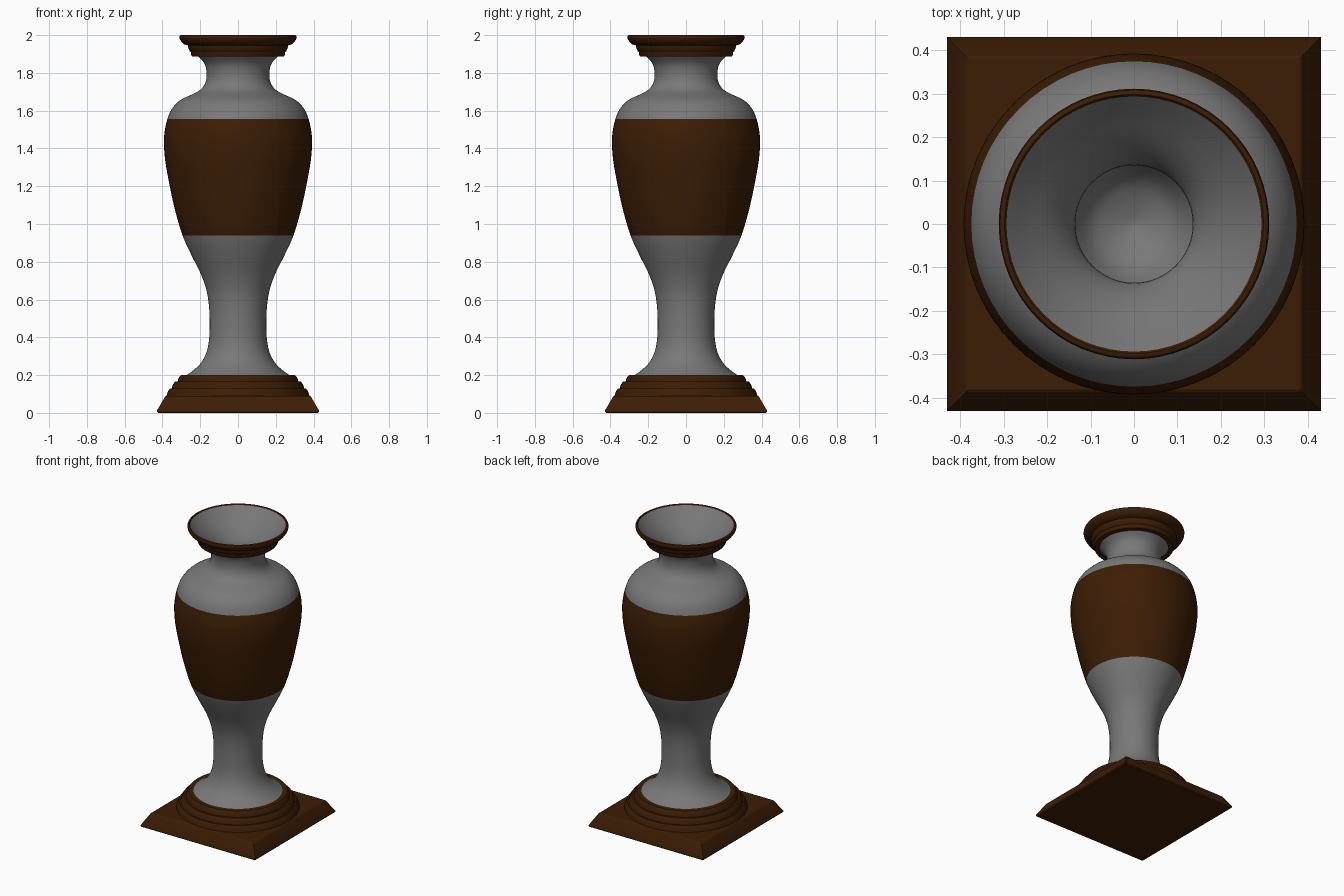
import bpy, bmesh, math
from mathutils import Vector

cube = bpy.data.objects.get("Cube")
if cube:
    bpy.data.objects.remove(cube, do_unlink=True)

SEGMENTS = 64


def material(name, color):
    mat = bpy.data.materials.new(name)
    mat.use_nodes = True
    mat.diffuse_color = color
    mat.node_tree.nodes["Principled BSDF"].inputs["Base Color"].default_value = color
    return mat


grey = material("stone grey", (0.19, 0.19, 0.19, 1))
brown = material("dark brown", (0.046, 0.0125, 0.0015, 1))


def smooth_profile(points, steps=3):
    """Catmull-Rom curve through (radius, height) points."""
    pts = [Vector(p) for p in points]
    pts = [pts[0]] + pts + [pts[-1]]
    curve = []
    for a, b, c, d in zip(pts, pts[1:], pts[2:], pts[3:]):
        for i in range(steps):
            t = i / steps
            curve.append(b + 0.5 * t * ((c - a) + t * ((2*a - 5*b + 4*c - d) + t * (3*(b - c) + d - a))))
    return curve + [pts[-1]]


def finish(name, bm, mats, angle):
    mesh = bpy.data.meshes.new(name)
    bm.to_mesh(mesh)
    bm.free()
    obj = bpy.data.objects.new(name, mesh)
    bpy.context.collection.objects.link(obj)
    for mat in mats:
        mesh.materials.append(mat)
    bpy.ops.object.select_all(action='DESELECT')
    bpy.context.view_layer.objects.active = obj
    obj.select_set(True)
    bpy.ops.object.shade_smooth_by_angle(angle=math.radians(angle))


def lathe(name, profile, mats, angle=35, rule=None):
    """Turn a (radius, height) profile around the z axis."""
    bm = bmesh.new()
    verts = [bm.verts.new((r, 0, z)) for r, z in profile]
    edges = [bm.edges.new(pair) for pair in zip(verts, verts[1:])]
    bmesh.ops.spin(bm, geom=verts + edges, cent=(0, 0, 0), axis=(0, 0, 1),
                   angle=math.tau, steps=SEGMENTS, use_merge=True)
    bmesh.ops.remove_doubles(bm, verts=bm.verts, dist=0.0002)
    bm.normal_update()
    bmesh.ops.recalc_face_normals(bm, faces=bm.faces)
    bm.normal_update()
    if rule:
        for face in bm.faces:
            face.material_index = rule(face)
    finish(name, bm, mats, angle)


# Outer body with the painted belly band
outer = smooth_profile([
    (0.29, 0.19), (0.25, 0.215), (0.2, 0.26), (0.167, 0.32), (0.153, 0.39), (0.15, 0.47),
    (0.153, 0.56), (0.167, 0.65), (0.199, 0.74), (0.244, 0.83), (0.294, 0.94), (0.335, 1.08),
    (0.365, 1.22), (0.386, 1.34), (0.392, 1.43), (0.388, 1.49), (0.374, 1.555), (0.35, 1.61),
    (0.307, 1.655), (0.25, 1.683), (0.2, 1.71), (0.172, 1.75), (0.166, 1.8), (0.178, 1.85),
    (0.213, 1.89)])

# Flared mouth and hollow inside, ending in a bowl
inner = smooth_profile([
    (0.298, 1.999), (0.249, 1.945), (0.19, 1.885), (0.15, 1.83), (0.135, 1.78), (0.155, 1.72),
    (0.27, 1.64), (0.345, 1.54), (0.355, 1.4), (0.3, 1.1), (0.21, 0.87), (0.12, 0.68),
    (0.06, 0.63), (0, 0.61)])


def band(face):
    center = face.calc_center_median()
    in_band = 0.94 < center.z < 1.555
    outside = face.normal.dot(Vector((center.x, center.y, 0))) > 0
    return int(in_band and outside)


lathe("vase_body", [(0, 0.19)] + outer + inner, [grey, brown], 40, band)

# Moulded lip ring, closed behind the flared mouth
lip = [(0.212, 1.886), (0.243, 1.886), (0.247, 1.892), (0.25, 1.91), (0.256, 1.915),
       (0.263, 1.932), (0.265, 1.946), (0.285, 1.951), (0.3, 1.965), (0.309, 1.98),
       (0.311, 1.99), (0.308, 1.997), (0.303, 2), (0.298, 2), (0.212, 1.886)]
lathe("lip_ring", lip, [brown])

# Stepped round foot with softened, sloping steps
foot = [(0, 0.08)]
for radius, low, high in ((0.379, 0.085, 0.128), (0.351, 0.128, 0.165), (0.32, 0.165, 0.2)):
    rise = high - low
    foot += [(radius, low), (radius - 0.003, low + 0.35 * rise),
             (radius - 0.01, low + 0.75 * rise), (radius - 0.018, high)]
foot.append((0, 0.2))
lathe("stepped_foot", foot, [brown])

# Square plinth with sloping sides and a thin vertical edge
bm = bmesh.new()
rings = []
for half, z in ((0.424, 0), (0.43, 0.006), (0.428, 0.014), (0.386, 0.086), (0.38, 0.09)):
    rings.append([bm.verts.new((sx * half, sy * half, z))
                  for sx, sy in ((-1, -1), (1, -1), (1, 1), (-1, 1))])
for low, high in zip(rings, rings[1:]):
    for i in range(4):
        j = (i + 1) % 4
        bm.faces.new((low[i], low[j], high[j], high[i]))
bm.faces.new(rings[0][::-1])
bm.faces.new(rings[-1])
finish("square_plinth", bm, [brown], 20)
